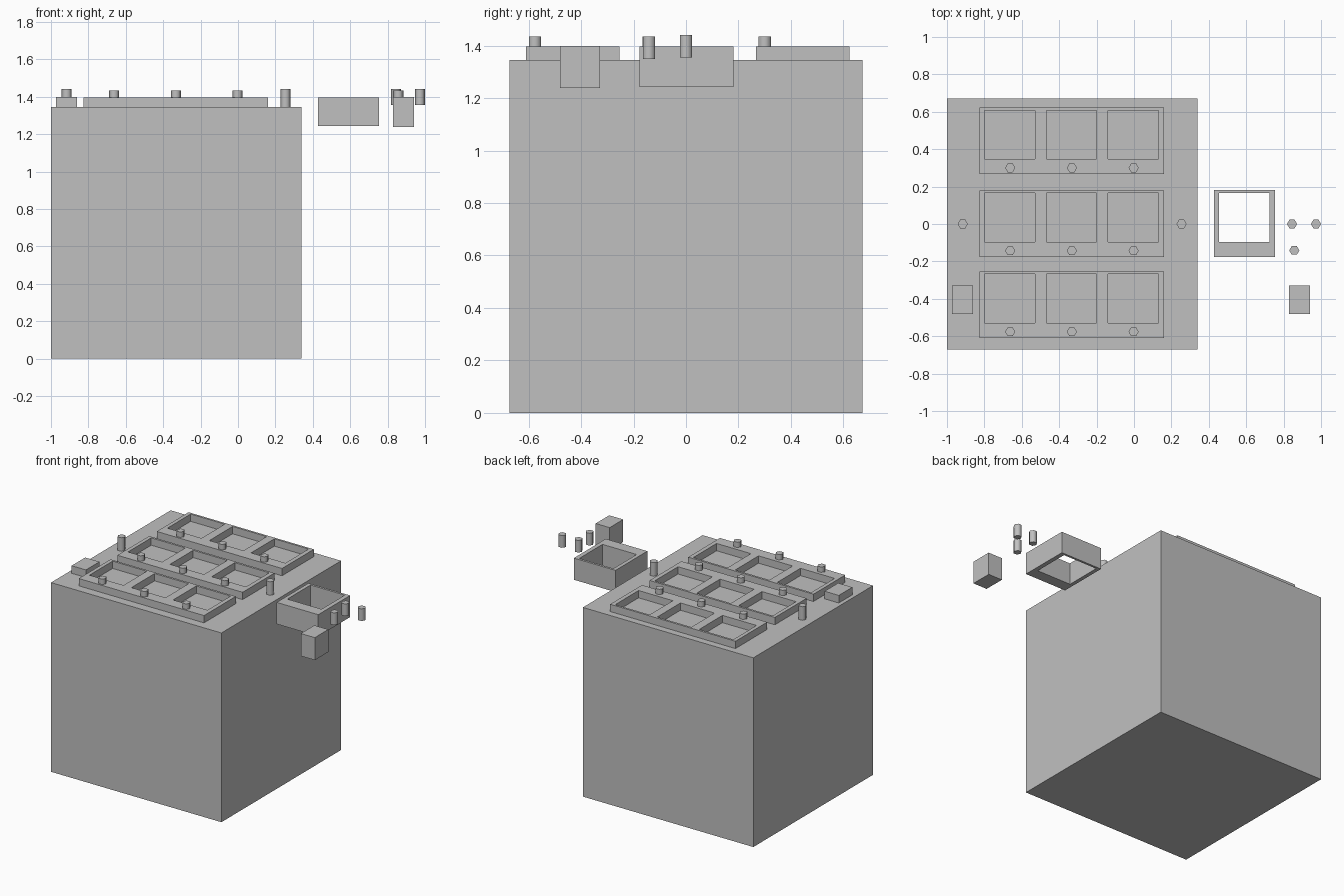
import bpy
import bmesh
import math
from mathutils import Matrix, Vector

default = bpy.data.objects.get("Cube")
if default:
    bpy.data.objects.remove(default, do_unlink=True)

# Single grey finish
grey = bpy.data.materials.new("plain_grey")
grey.use_nodes = True
colour = (0.53, 0.53, 0.53, 1)
grey.diffuse_color = colour
grey.node_tree.nodes["Principled BSDF"].inputs["Base Color"].default_value = colour


def add_object(name, bm):
    bmesh.ops.recalc_face_normals(bm, faces=bm.faces[:])
    mesh = bpy.data.meshes.new(name)
    bm.to_mesh(mesh)
    bm.free()
    mesh.materials.append(grey)
    obj = bpy.data.objects.new(name, mesh)
    bpy.context.collection.objects.link(obj)
    return obj


def box(name, x0, x1, y0, y1, z0, z1):
    bm = bmesh.new()
    size = Vector((x1 - x0, y1 - y0, z1 - z0))
    centre = Vector((x0 + x1, y0 + y1, z0 + z1)) / 2
    place = Matrix.LocRotScale(centre, None, size)
    bmesh.ops.create_cube(bm, size=1, matrix=place)
    add_object(name, bm)


def raise_faces(bm, height):
    """Turn the flat faces into a closed solid."""
    lifted = bmesh.ops.extrude_face_region(bm, geom=bm.faces[:], use_keep_orig=True)
    top = [v for v in lifted["geom"] if isinstance(v, bmesh.types.BMVert)]
    bmesh.ops.translate(bm, verts=top, vec=(0, 0, height))


def frame(name, xs, ys, z0, z1):
    """Tray with a row of through holes: every second middle cell is open."""
    bm = bmesh.new()
    grid = [[bm.verts.new((x, y, z0)) for y in ys] for x in xs]
    for i in range(len(xs) - 1):
        for j in range(len(ys) - 1):
            if i % 2 == 0 or j != 1:
                bm.faces.new((grid[i][j], grid[i + 1][j], grid[i + 1][j + 1], grid[i][j + 1]))
    raise_faces(bm, z1 - z0)
    add_object(name, bm)


def pin(name, x, y, z0, z1):
    """Six-sided peg with corners pointing along x."""
    bm = bmesh.new()
    angles = [k * math.tau / 6 for k in range(6)]
    bm.faces.new([bm.verts.new((x + 0.027 * math.cos(a), y + 0.027 * math.sin(a), z0)) for a in angles])
    raise_faces(bm, z1 - z0)
    obj = add_object(name, bm)
    bpy.ops.object.select_all(action="DESELECT")
    bpy.context.view_layer.objects.active = obj
    obj.select_set(True)
    bpy.ops.object.shade_smooth_by_angle(angle=math.radians(65))


# Large body with a thin top panel
TOP = 1.345
TRAY_TOP = 1.397
box("cabinet_body", -1, 0.34, -0.672, 0.672, 0, TOP - 0.012)
box("top_panel", -1, 0.34, -0.672, 0.672, TOP - 0.012, TOP)

# Three trays, each with three square openings and three pins
tray_x = [-0.825, -0.798, -0.53, -0.468, -0.2, -0.14, 0.13, 0.16]
for label, y in (("front", -0.61), ("middle", -0.177), ("back", 0.266)):
    frame(f"{label}_tray", tray_x, [y, y + 0.081, y + 0.342, y + 0.357], TOP, TRAY_TOP)
    for k in range(3):
        pin(f"{label}_tray_pin_{k + 1}", -0.662 + 0.33 * k, y + 0.034, TOP, 1.435)

# Small block and side pins on the panel
box("panel_block", -0.972, -0.86, -0.48, -0.328, TOP - 0.01, TRAY_TOP + 0.002)
for side, x in (("right", -0.916), ("left", 0.254)):
    pin(f"{side}_panel_pin", x, 0, TOP, 1.441)

# Loose parts floating beside the body
frame("loose_frame", [0.428, 0.455, 0.724, 0.755], [-0.177, -0.096, 0.165, 0.181], 1.243, TRAY_TOP)
box("loose_block", 0.83, 0.94, -0.48, -0.328, 1.239, TRAY_TOP + 0.002)
pin("loose_pin_inner", 0.845, 0, 1.355, 1.441)
pin("loose_pin_outer", 0.973, 0, 1.355, 1.441)
pin("loose_pin_front", 0.857, -0.141, 1.348, 1.435)
